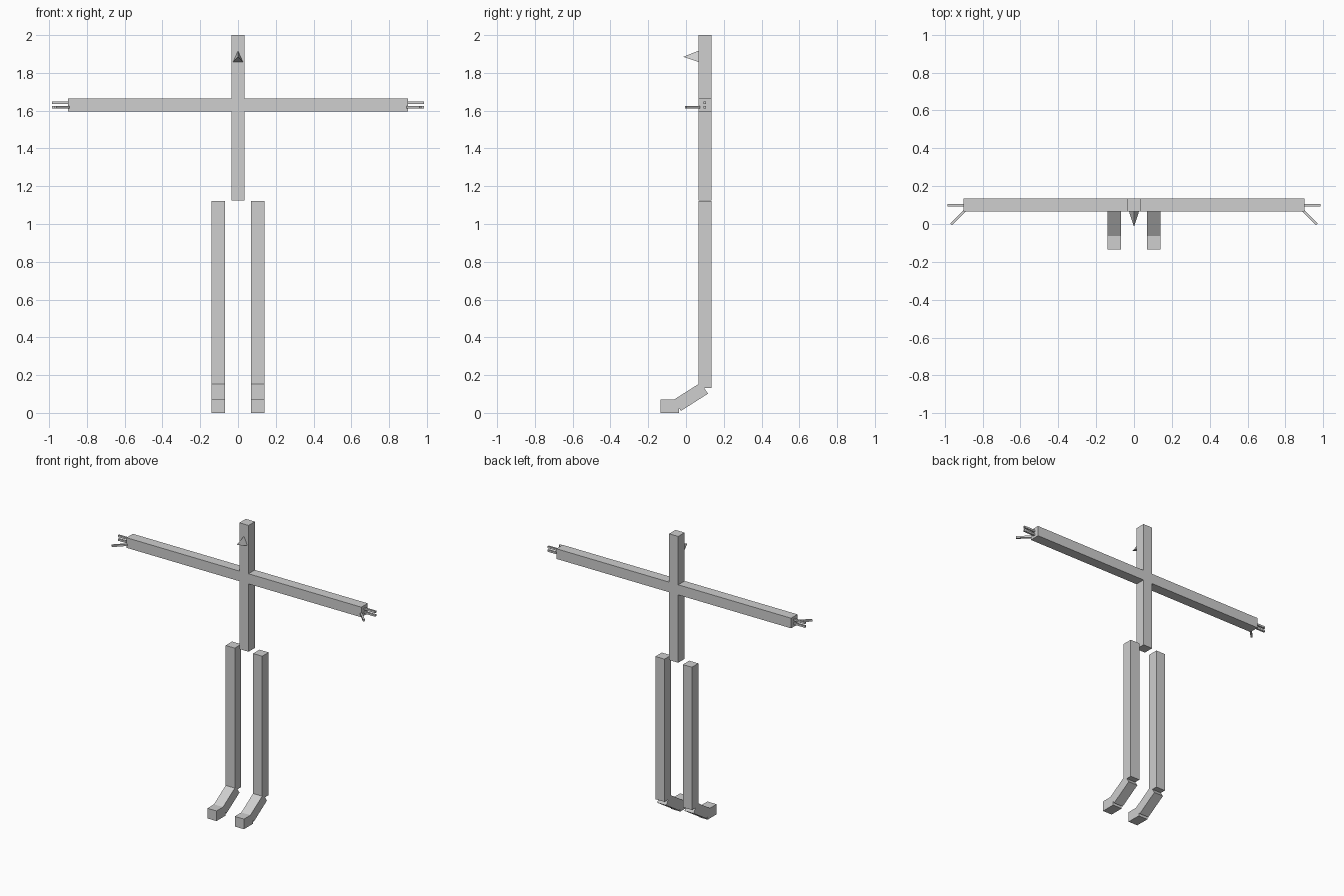
import bpy
import bmesh
from math import atan2
from mathutils import Vector, Matrix

cube = bpy.data.objects.get("Cube")
if cube:
    bpy.data.objects.remove(cube, do_unlink=True)

grey = bpy.data.materials.new("plain grey")
grey.use_nodes = True
grey.diffuse_color = (0.62, 0.62, 0.62, 1)
grey.node_tree.nodes["Principled BSDF"].inputs["Base Color"].default_value = grey.diffuse_color

BEAM = 0.07      # thickness of body beams
FINGER = 0.013   # thickness of fingers
BACK = 0.1       # depth position of the body


def finish(name, bm):
    bmesh.ops.recalc_face_normals(bm, faces=bm.faces)
    mesh = bpy.data.meshes.new(name)
    bm.to_mesh(mesh)
    bm.free()
    mesh.materials.append(grey)
    obj = bpy.data.objects.new(name, mesh)
    bpy.context.collection.objects.link(obj)
    return obj


def beam(name, start, end, thick):
    """Square beam running between two centre points."""
    a, b = Vector(start), Vector(end)
    d = b - a
    x = d.normalized()
    side = Vector((0, 0, 1)) if abs(x.z) < 0.01 else Vector((1, 0, 0))
    rot = Matrix((x, side, x.cross(side))).transposed().to_4x4()
    size = Matrix.Diagonal((d.length, thick, thick, 1))
    bm = bmesh.new()
    bmesh.ops.create_cube(bm, size=1, matrix=Matrix.Translation((a + b) / 2) @ rot @ size)
    return finish(name, bm)


# Torso and head in one upright beam
beam("spine", (0, BACK, 1.125), (0, BACK, 2), BEAM)

# Limbs on both sides
for label, s in (("left", 1), ("right", -1)):
    beam(label + "_arm", (s * BEAM / 2, BACK, 1.63), (s * 0.9, BACK, 1.63), BEAM)
    for part, z in (("upper", 1.642), ("lower", 1.617)):
        beam(f"{label}_{part}_finger", (s * 0.895, BACK, z), (s * 0.986, BACK, z), FINGER)
    beam(label + "_thumb", (s * 0.895, 0.07, 1.617), (s * 0.966, -0.002, 1.617), FINGER)

    hip = s * 0.105
    beam(label + "_leg", (hip, BACK, 0.133), (hip, BACK, 1.122), BEAM)
    beam(label + "_ankle", (hip, -0.046, 0.04), (hip, 0.097, 0.131), BEAM)
    beam(label + "_foot", (hip, -0.135, 0.035), (hip, -0.037, 0.035), BEAM)

# Three-sided pointed nose
bm = bmesh.new()
tip = bm.verts.new((0, -0.015, 1.885))
base = [bm.verts.new((x, 0.065, z)) for x, z in ((-0.026, 1.858), (0.026, 1.858), (0, 1.917))]
bm.faces.new(base)
for i in range(3):
    bm.faces.new((base[i], base[(i + 1) % 3], tip))
finish("nose", bm)
